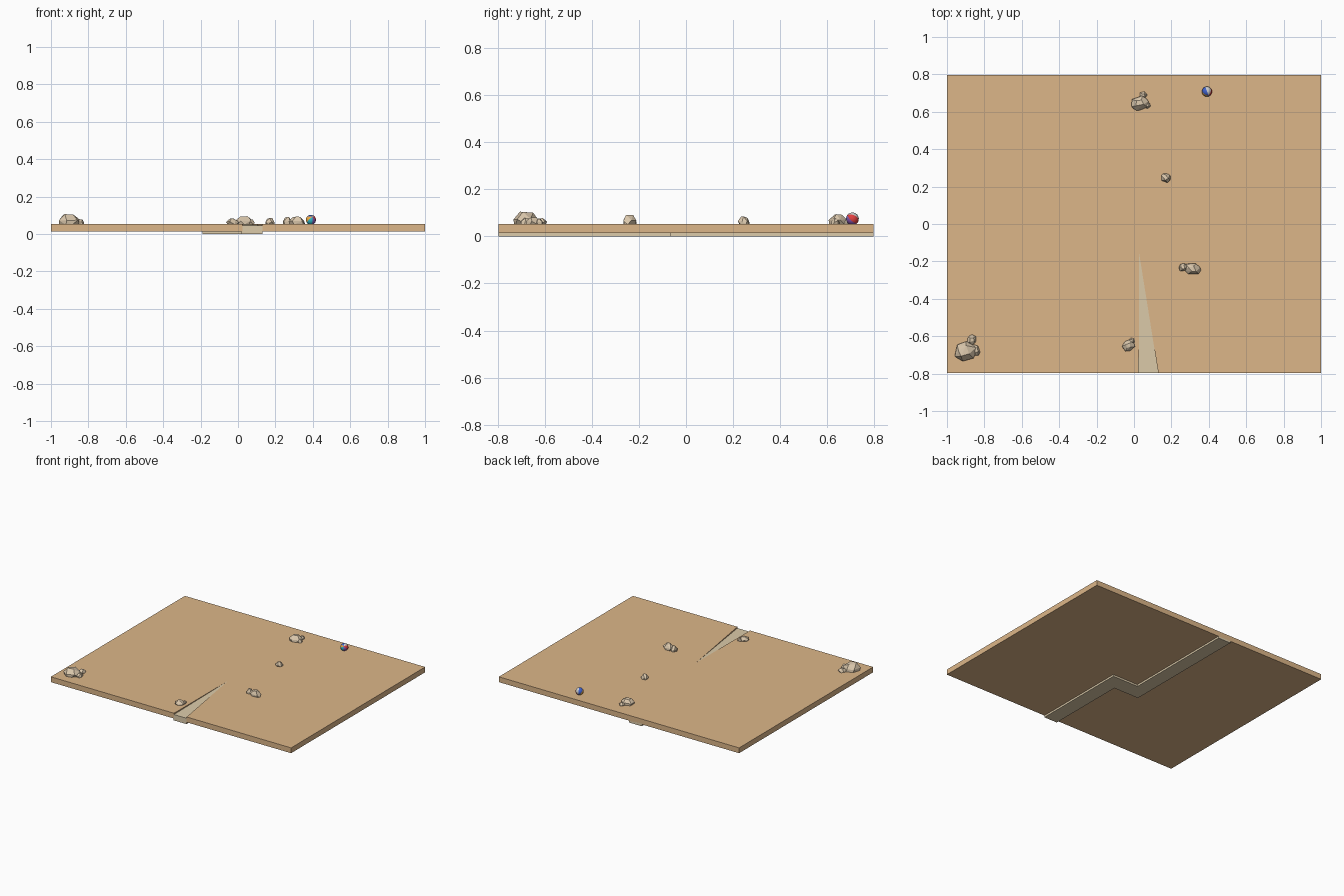
import bpy, bmesh, math, random
from mathutils import Vector, Matrix

if "Cube" in bpy.data.objects:
    bpy.data.objects.remove(bpy.data.objects["Cube"])

BOTTOM, TOP = 0.014, 0.054


def material(name, rgb):
    m = bpy.data.materials.new(name)
    m.diffuse_color = (*rgb, 1)
    m.use_nodes = True
    m.node_tree.nodes["Principled BSDF"].inputs["Base Color"].default_value = m.diffuse_color
    return m


sand = material("sand", (0.72, 0.47, 0.25))
pale = material("pale_sand", (0.72, 0.60, 0.40))
stone = material("stone", (0.70, 0.57, 0.41))


def finish(name, bm, mats):
    bmesh.ops.recalc_face_normals(bm, faces=bm.faces[:])
    me = bpy.data.meshes.new(name)
    bm.to_mesh(me)
    bm.free()
    for m in mats:
        me.materials.append(m)
    ob = bpy.data.objects.new(name, me)
    bpy.context.collection.objects.link(ob)
    return ob


def prism(name, outline, z0, z1, mat):
    """Extrude a plan outline; z1 may be a function of y for a sloped top."""
    top = z1 if callable(z1) else (lambda y: z1)
    bm = bmesh.new()
    low = [bm.verts.new((x, y, z0)) for x, y in outline]
    high = [bm.verts.new((x, y, top(y))) for x, y in outline]
    bm.faces.new(low)
    bm.faces.new(high)
    n = len(outline)
    for i in range(n):
        j = (i + 1) % n
        bm.faces.new((low[i], low[j], high[j], high[i]))
    return finish(name, bm, [mat])


# sand slab with a tapering notch in the front edge
notch = [(0.025, -0.797), (0.028, -0.16), (0.13, -0.797)]
prism("sand_slab", [(-1, -0.797), *notch, (1, -0.797), (1, 0.797), (-1, 0.797)],
      BOTTOM, TOP, sand)

# sloping floor of the notch
prism("channel_floor", notch, BOTTOM,
      lambda y: TOP - 0.010 * (-0.16 - y) / 0.637, pale)

# stepped channel bed under the slab
prism("channel_bed", [(0.02, -0.797), (0.13, -0.797), (0.13, -0.065), (-0.085, -0.065),
                      (-0.085, 0.797), (-0.19, 0.797), (-0.19, -0.185), (0.02, -0.185)],
      0.0, BOTTOM + 0.006, pale)


# faceted rocks
def rock(name, x, y, rx, ry, h, turn, seed):
    rnd = random.Random(seed)
    bm = bmesh.new()
    rot = Matrix.Rotation(math.radians(turn), 3, 'Z')
    for z, size, count in ((-0.1, 0.95, 6), (0.4, 1.0, 6), (1.0, 0.5, 4)):
        phase = rnd.random() * math.tau
        for i in range(count):
            a = phase + math.tau * (i + rnd.uniform(-0.25, 0.25)) / count
            r = size * rnd.uniform(0.85, 1.08)
            zz = z * rnd.uniform(0.8, 1.0)
            p = rot @ Vector((rx * r * math.cos(a), ry * r * math.sin(a), 0))
            bm.verts.new((x + p.x, y + p.y, TOP + h * zz))
    res = bmesh.ops.convex_hull(bm, input=bm.verts[:])
    bmesh.ops.delete(bm, geom=[v for v in bm.verts if not v.link_faces], context='VERTS')
    bmesh.ops.dissolve_limit(bm, angle_limit=math.radians(6),
                             verts=bm.verts[:], edges=bm.edges[:])
    return finish(name, bm, [stone])


rocks = [
    (-0.905, -0.68, 0.066, 0.055, 0.053, 20, 1), (-0.868, -0.62, 0.028, 0.026, 0.024, 60, 2),
    (-0.845, -0.675, 0.022, 0.034, 0.026, 20, 3),
    (0.03, 0.645, 0.046, 0.042, 0.046, 10, 4), (0.05, 0.69, 0.020, 0.018, 0.024, 0, 5),
    (0.072, 0.635, 0.017, 0.018, 0.024, 0, 6),
    (0.17, 0.247, 0.030, 0.025, 0.031, -40, 7),
    (0.315, -0.24, 0.052, 0.032, 0.040, -15, 8), (0.262, -0.232, 0.026, 0.022, 0.038, 30, 9),
    (-0.03, -0.65, 0.034, 0.030, 0.030, 15, 10), (-0.01, -0.625, 0.016, 0.016, 0.022, 0, 11),
]
for i, r in enumerate(rocks):
    rock(f"rock_{i + 1}", *r)

# striped beach ball
R = 0.027
colours = [material(f"ball_{n}", c) for n, c in (
    ("red", (0.75, 0.05, 0.05)), ("white", (0.8, 0.8, 0.8)), ("blue", (0.05, 0.12, 0.6)),
    ("orange", (0.85, 0.40, 0.06)), ("teal", (0.03, 0.50, 0.60)), ("purple", (0.25, 0.10, 0.45)))]
bm = bmesh.new()
bmesh.ops.create_uvsphere(bm, u_segments=24, v_segments=12, radius=R)
for f in bm.faces:
    c = f.calc_center_median()
    f.material_index = int((math.atan2(c.y, c.x) % math.tau) / math.tau * 6) % 6
    f.smooth = True
ball = finish("beach_ball", bm, colours)
ball.location = (0.39, 0.708, TOP - 0.004 + R - 0.002)
ball.rotation_euler = (math.radians(50), math.radians(25), 0)
